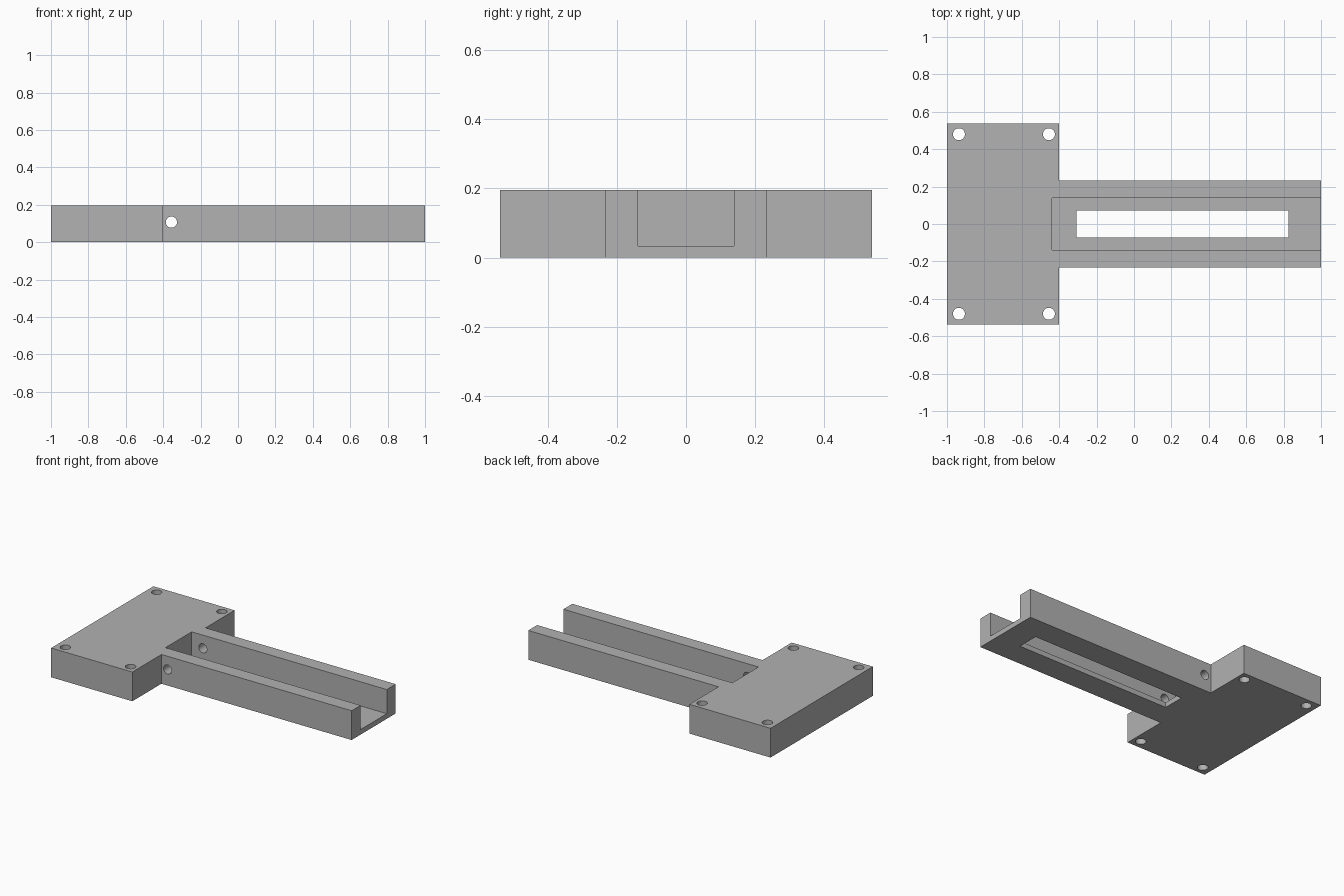
import bpy
import bmesh
from math import pi, radians

cube = bpy.data.objects.get("Cube")
if cube:
    bpy.data.objects.remove(cube, do_unlink=True)

HEIGHT = 0.195
PLATE_X, PLATE_Y = -0.402, 0.538     # mounting plate inner edge, half width
ARM_Y = 0.232                        # arm half width

grey = bpy.data.materials.new("plain grey")
grey.use_nodes = True
grey.diffuse_color = (0.445, 0.445, 0.445, 1)
grey.node_tree.nodes["Principled BSDF"].inputs["Base Color"].default_value = grey.diffuse_color


def box(name, x0, x1, half_y, z0, z1):
    bpy.ops.mesh.primitive_cube_add(size=1, location=((x0 + x1) / 2, 0, (z0 + z1) / 2))
    ob = bpy.context.object
    ob.name = name
    ob.scale = (x1 - x0, 2 * half_y, z1 - z0)
    return ob


def rod(name, location, radius, depth, tilt=0):
    bpy.ops.mesh.primitive_cylinder_add(vertices=32, radius=radius, depth=depth,
                                        location=location, rotation=(tilt, 0, 0))
    ob = bpy.context.object
    ob.name = name
    return ob


# T-shaped body: plate and arm extruded from one outline
outline = [(-1, -PLATE_Y), (PLATE_X, -PLATE_Y), (PLATE_X, -ARM_Y), (1, -ARM_Y),
           (1, ARM_Y), (PLATE_X, ARM_Y), (PLATE_X, PLATE_Y), (-1, PLATE_Y)]
bm = bmesh.new()
base = bm.faces.new([bm.verts.new((x, y, 0)) for x, y in outline])
top = bmesh.ops.extrude_face_region(bm, geom=[base])["geom"]
bmesh.ops.translate(bm, vec=(0, 0, HEIGHT),
                    verts=[v for v in top if isinstance(v, bmesh.types.BMVert)])
bmesh.ops.recalc_face_normals(bm, faces=bm.faces)
mesh = bpy.data.meshes.new("slotted_bracket")
bm.to_mesh(mesh)
bm.free()
body = bpy.data.objects.new("slotted_bracket", mesh)
bpy.context.collection.objects.link(body)
mesh.materials.append(grey)

# Open channel, floor slot, cross pin hole and corner screw holes
cutters = [
    box("channel_cutter", -0.438, 1.2, 0.138, 0.034, 0.4),
    box("slot_cutter", -0.307, 0.825, 0.072, -0.1, 0.1),
    rod("pin_hole_cutter", (-0.356, 0, 0.107), 0.03, 1, pi / 2),
]
for x in (-0.936, -0.455):
    for y in (-0.48, 0.48):
        cutters.append(rod("screw_hole_cutter", (x, y, HEIGHT / 2), 0.032, 0.5))

bpy.ops.object.select_all(action='DESELECT')
bpy.context.view_layer.objects.active = body
body.select_set(True)
for cutter in cutters:
    cutter.hide_render = True
    cutter.data.materials.append(grey)
    cut = body.modifiers.new("cut", 'BOOLEAN')
    cut.operation = 'DIFFERENCE'
    cut.solver = 'EXACT'
    cut.object = cutter
    bpy.ops.object.modifier_apply(modifier=cut.name)
for cutter in cutters:
    bpy.data.objects.remove(cutter, do_unlink=True)

bpy.ops.object.shade_smooth_by_angle(angle=radians(30))
